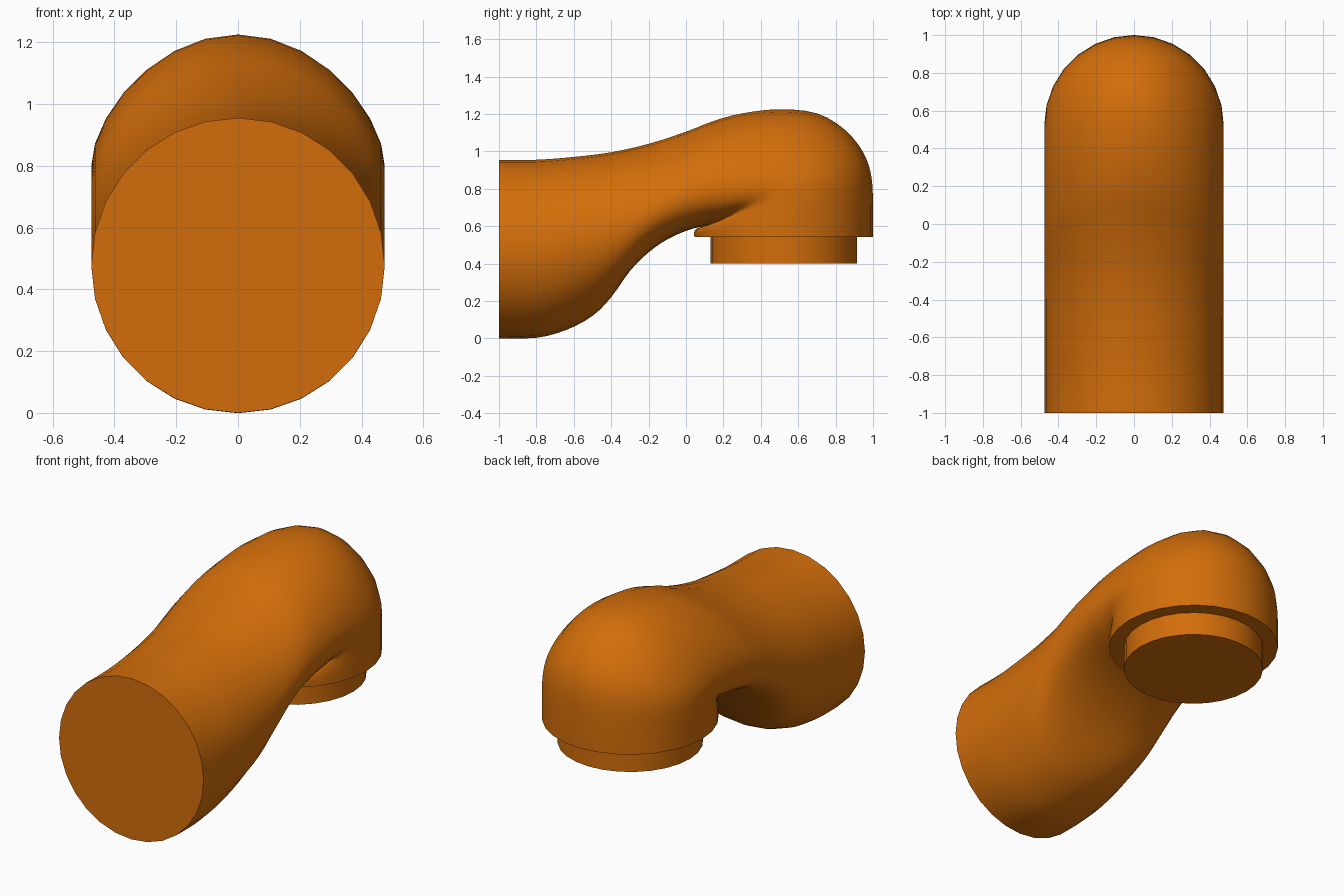
import bpy, bmesh, math
from mathutils import Vector

cube = bpy.data.objects.get("Cube")
if cube:
    bpy.data.objects.remove(cube, do_unlink=True)

SIDES = 28
RADIUS = 0.475

orange = bpy.data.materials.new("orange")
orange.use_nodes = True
COLOR = (0.65, 0.155, 0.003, 1)
orange.diffuse_color = COLOR
orange.node_tree.nodes["Principled BSDF"].inputs["Base Color"].default_value = COLOR


def catmull(a, b, c, d, t):
    return 0.5 * (2 * b + (c - a) * t + (2 * a - 5 * b + 4 * c - d) * t * t
                  + (3 * b - a - 3 * c + d) * t ** 3)


def refine(points, steps):
    """Smooth curve through the points."""
    out = []
    last = len(points) - 1
    for i in range(last):
        a, b, c, d = (points[min(max(k, 0), last)] for k in range(i - 1, i + 3))
        out += [catmull(a, b, c, d, s / steps) for s in range(steps)]
    return out + [points[-1]]


def loft(name, sections, radius):
    """Skin rings; a section is (top y, top z, bottom y, bottom z, sag).
    Sag lowers the widest line of the ring towards its bottom."""
    bm = bmesh.new()
    rings = []
    for ty, tz, by, bz, sag in sections:
        top, bottom = Vector((0, ty, tz)), Vector((0, by, bz))
        mid, half = (top + bottom) / 2, (top - bottom) / 2
        ring = []
        for k in range(SIDES):
            a = 2 * math.pi * k / SIDES
            height = math.cos(a) - sag * math.sin(a) ** 2
            ring.append(bm.verts.new(mid + half * height
                                     + Vector((radius * math.sin(a), 0, 0))))
        rings.append(ring)
    for r, q in zip(rings, rings[1:]):
        for k in range(SIDES):
            n = (k + 1) % SIDES
            bm.faces.new((r[k], r[n], q[n], q[k]))
    # Flat end caps
    bm.faces.new(rings[0][::-1])
    bm.faces.new(rings[-1])
    bmesh.ops.recalc_face_normals(bm, faces=bm.faces)
    mesh = bpy.data.meshes.new(name)
    bm.to_mesh(mesh)
    bm.free()
    mesh.materials.append(orange)
    obj = bpy.data.objects.new(name, mesh)
    bpy.context.collection.objects.link(obj)
    bpy.ops.object.select_all(action='DESELECT')
    obj.select_set(True)
    bpy.context.view_layer.objects.active = obj
    bpy.ops.object.shade_smooth_by_angle(angle=math.radians(40))


# Bent pipe: horizontal inlet, rising S-bend, downward elbow
bend = [
    (-1.00, 0.955, -1.00, 0.000, 0.00),
    (-0.80, 0.955, -0.80, 0.003, 0.00),
    (-0.60, 0.970, -0.64, 0.045, 0.00),
    (-0.40, 0.995, -0.50, 0.120, 0.03),
    (-0.20, 1.040, -0.40, 0.220, 0.08),
    (0.00, 1.105, -0.30, 0.360, 0.16),
    (0.15, 1.163, -0.20, 0.460, 0.24),
    (0.30, 1.203, -0.09, 0.535, 0.32),
    (0.50, 1.225, 0.03, 0.585, 0.36),
    (0.70, 1.203, 0.11, 0.600, 0.34),
    (0.85, 1.115, 0.14, 0.605, 0.24),
    (0.95, 0.990, 0.12, 0.602, 0.10),
    (0.992, 0.860, 0.07, 0.592, 0.02),
    (1.00, 0.700, 0.045, 0.575, 0.00),
    (1.00, 0.542, 0.045, 0.542, 0.00),
]
loft("bent_pipe", refine([Vector(p) for p in bend], 3), RADIUS)

# Narrower outlet collar below the elbow
loft("outlet_collar", [(0.914, 0.58, 0.13, 0.58, 0), (0.914, 0.40, 0.13, 0.40, 0)], 0.392)
